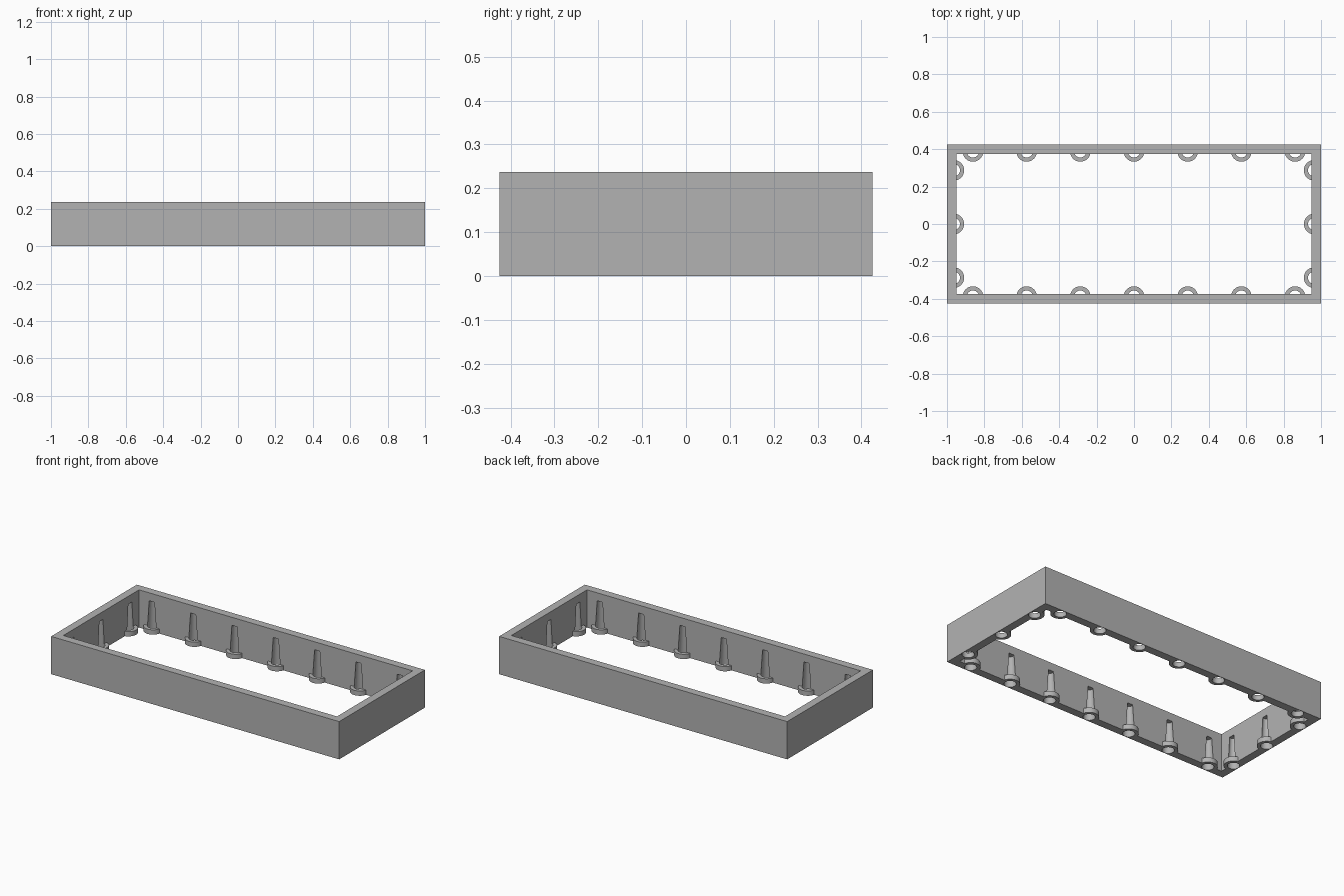
import bpy, bmesh, math
from mathutils import Matrix, Vector

cube = bpy.data.objects.get("Cube")
if cube:
    bpy.data.objects.remove(cube)

HX, HY, H, WALL = 1.0, 0.425, 0.237, 0.05
STEP = 0.287              # spacing of the sockets
INSET = 0.013             # socket centre behind the inner wall face
PAD_R, PAD_H = 0.055, 0.03

grey = bpy.data.materials.new("plain grey")
grey.use_nodes = True
colour = (0.45, 0.45, 0.45, 1)
grey.diffuse_color = colour
grey.node_tree.nodes["Principled BSDF"].inputs["Base Color"].default_value = colour


def make_object(name, bm):
    bmesh.ops.recalc_face_normals(bm, faces=bm.faces)
    mesh = bpy.data.meshes.new(name)
    bm.to_mesh(mesh)
    bm.free()
    mesh.materials.append(grey)
    ob = bpy.data.objects.new(name, mesh)
    bpy.context.collection.objects.link(ob)
    return ob


def add_cone(bm, x, y, r1, r2, z1, z2):
    return bmesh.ops.create_cone(
        bm, cap_ends=True, segments=32, radius1=r1, radius2=r2, depth=z2 - z1,
        matrix=Matrix.Translation((x, y, (z1 + z2) / 2)))["verts"]


def boolean(ob, other, operation):
    mod = ob.modifiers.new(operation.lower(), "BOOLEAN")
    mod.operation = operation
    mod.solver = "EXACT"
    mod.object = other
    bpy.context.view_layer.objects.active = ob
    bpy.ops.object.modifier_apply(modifier=mod.name)
    bpy.data.objects.remove(other)


# Socket centres with the direction pointing outward through the wall
sockets = []
for s in (-1, 1):
    for i in range(-3, 4):
        sockets.append((i * STEP, s * (HY - WALL + INSET), Vector((0, s, 0))))
    for i in range(-1, 2):
        sockets.append((s * (HX - WALL + INSET), i * STEP, Vector((s, 0, 0))))

# Rectangular frame: a mitred ring of four walls
bm = bmesh.new()
corners = [(-1, -1), (1, -1), (1, 1), (-1, 1)]
loops = []
for t, z in ((0, 0), (0, H), (WALL, H), (WALL, 0)):
    loops.append([bm.verts.new((a * (HX - t), b * (HY - t), z)) for a, b in corners])
for k in range(4):
    p, q = loops[k], loops[(k + 1) % 4]
    for i in range(4):
        j = (i + 1) % 4
        bm.faces.new((p[i], p[j], q[j], q[i]))
frame = make_object("frame", bm)

# Round pads at the foot of the inner walls, trimmed inside the wall
bm = bmesh.new()
for x, y, out in sockets:
    verts = add_cone(bm, x, y, PAD_R, PAD_R, 0, PAD_H)
    faces = {f for v in verts for f in v.link_faces}
    edges = {e for v in verts for e in v.link_edges}
    cut = bmesh.ops.bisect_plane(
        bm, geom=list(faces) + list(edges) + verts,
        plane_co=Vector((x, y, 0)) + out * 0.012, plane_no=out, clear_outer=True)
    rim = [g for g in cut["geom_cut"] if isinstance(g, bmesh.types.BMEdge)]
    bmesh.ops.contextual_create(bm, geom=rim)
pads = make_object("socket_pads", bm)
boolean(frame, pads, "UNION")

# Tapered sockets bored upward, breaking through the inner wall as grooves
bm = bmesh.new()
for x, y, out in sockets:
    add_cone(bm, x, y, 0.036, 0.022, -0.02, 0.187)
bores = make_object("socket_bores", bm)
bores.hide_render = True
boolean(frame, bores, "DIFFERENCE")

bpy.ops.object.select_all(action="DESELECT")
frame.select_set(True)
bpy.context.view_layer.objects.active = frame
bpy.ops.object.shade_smooth_by_angle(angle=math.radians(30))
